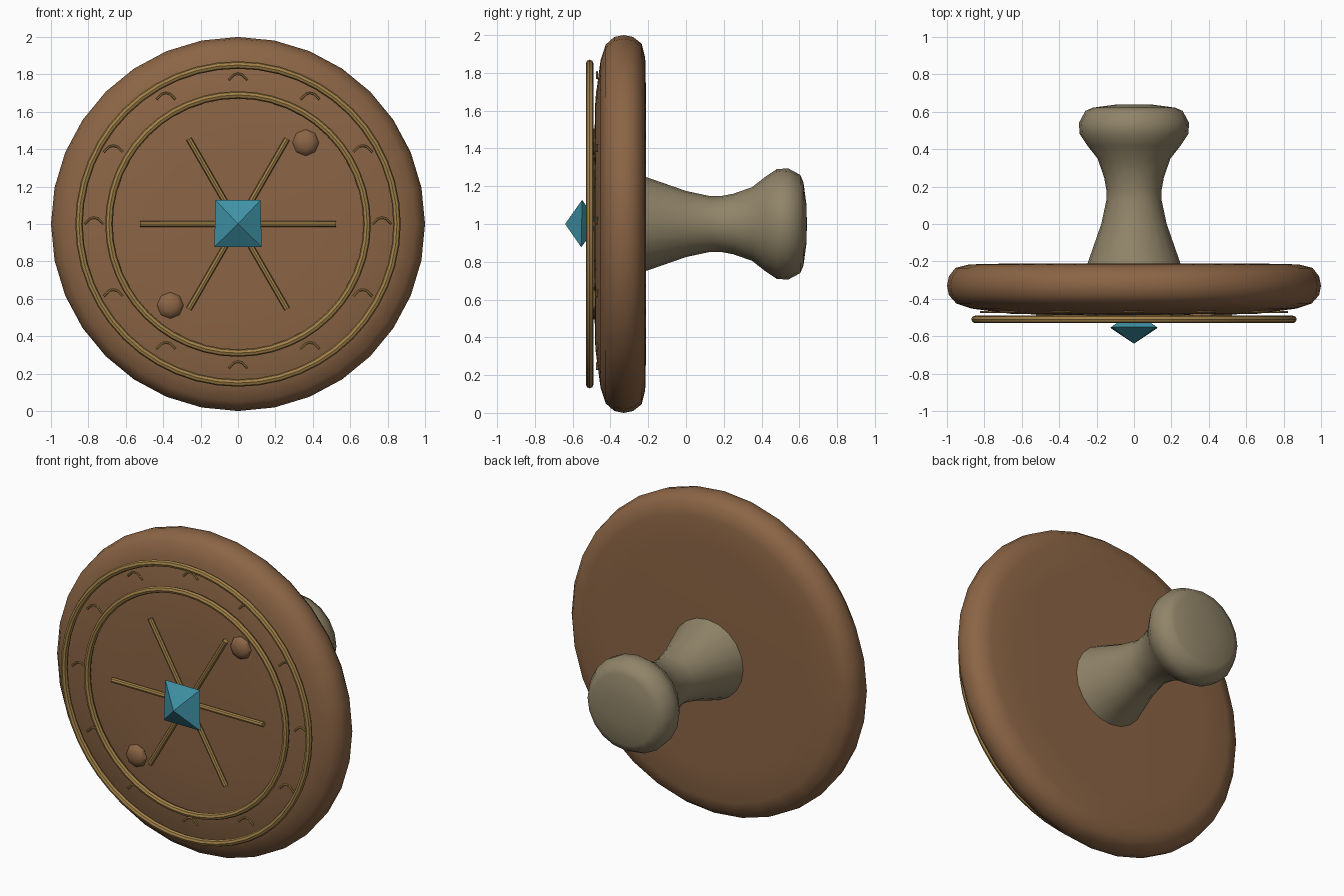
import bpy, bmesh, math
from mathutils import Matrix, Vector

if "Cube" in bpy.data.objects:
    bpy.data.objects.remove(bpy.data.objects["Cube"])

def mat(name, rgb):
    m = bpy.data.materials.new(name)
    m.diffuse_color = (*rgb, 1)
    m.use_nodes = True
    m.node_tree.nodes["Principled BSDF"].inputs["Base Color"].default_value = m.diffuse_color
    return m

WOOD = mat("brown wood", (0.26, 0.13, 0.06))
STONE = mat("grey beige", (0.28, 0.23, 0.14))
GOLD = mat("dull gold", (0.36, 0.22, 0.065))
GEM = mat("teal gem", (0.05, 0.29, 0.38))

def finish(name, bm, material, angle=None):
    bmesh.ops.recalc_face_normals(bm, faces=bm.faces)
    me = bpy.data.meshes.new(name)
    bm.to_mesh(me)
    bm.free()
    ob = bpy.data.objects.new(name, me)
    bpy.context.collection.objects.link(ob)
    me.materials.append(material)
    if angle:
        bpy.context.view_layer.objects.active = ob
        ob.select_set(True)
        bpy.ops.object.shade_smooth_by_angle(angle=math.radians(angle))
        ob.select_set(False)
    return ob

def lathe(name, profile, segs, material, angle):
    """Spin (radius, y) points around the y axis through z = 1."""
    bm = bmesh.new()
    rings = []
    for r, y in profile:
        n = 1 if r == 0 else segs
        rings.append([bm.verts.new((r * math.sin(2 * math.pi * i / segs), y,
                                    1 + r * math.cos(2 * math.pi * i / segs))) for i in range(n)])
    for a, b in zip(rings, rings[1:]):
        for i in range(segs):
            j = (i + 1) % segs
            quad = [a[i % len(a)], a[j % len(a)], b[j % len(b)], b[i % len(b)]]
            bm.faces.new(list(dict.fromkeys(quad)))
    return finish(name, bm, material, angle)

def tube(name, pts, radius, material, closed=False, sides=8):
    """Round tube along points lying in an xz plane."""
    bm = bmesh.new()
    pts = [Vector(p) for p in pts]
    n = len(pts)
    rings = []
    for i, p in enumerate(pts):
        prev = pts[i - 1] if closed or i else p
        nxt = pts[(i + 1) % n] if closed or i < n - 1 else p
        side = (nxt - prev).normalized().cross(Vector((0, 1, 0)))
        rings.append([bm.verts.new(p + radius * (side * math.cos(t) + Vector((0, math.sin(t), 0))))
                      for t in (2 * math.pi * k / sides for k in range(sides))])
    for i in range(n if closed else n - 1):
        a, b = rings[i], rings[(i + 1) % n]
        for k in range(sides):
            m = (k + 1) % sides
            bm.faces.new((a[k], a[m], b[m], b[k]))
    if not closed:
        bm.faces.new(rings[0])
        bm.faces.new(rings[-1])
    return finish(name, bm, material, 40)

# Round wooden body with a slightly domed front
lathe("disc_body", [(0, -0.487), (0.4, -0.486), (0.66, -0.48), (0.87, -0.452), (0.95, -0.425),
                    (0.99, -0.38), (1, -0.33), (0.99, -0.28), (0.955, -0.235),
                    (0.88, -0.216), (0.7, -0.212), (0, -0.212)], 32, WOOD, 40)

# Turned handle on the back
lathe("handle", [(0, -0.23), (0.255, -0.23), (0.175, 0.0), (0.147, 0.13), (0.147, 0.18), (0.16, 0.25),
                 (0.195, 0.35), (0.25, 0.42), (0.29, 0.48), (0.295, 0.54), (0.26, 0.605),
                 (0.22, 0.622), (0.1, 0.638), (0, 0.64)], 20, STONE, 50)

# Two rim rings
for name, R in (("outer_ring", 0.85), ("inner_ring", 0.69)):
    tube(name, [(R * math.cos(2 * math.pi * i / 48), -0.51, 1 + R * math.sin(2 * math.pi * i / 48))
                for i in range(48)], 0.02, GOLD, closed=True)

# Three crossing rods make the six rays
for i in range(3):
    a = math.pi * i / 3
    x, z = 0.525 * math.cos(a), 0.525 * math.sin(a)
    tube(f"ray_{i + 1}", [(-x, -0.497, 1 - z), (x, -0.497, 1 + z)], 0.016, GOLD)

# Twelve small upright arches between the rings
arch = [(-0.05, 0), (-0.022, 0.028), (0, 0.034), (0.022, 0.028), (0.05, 0)]
for i in range(12):
    a = math.pi * i / 6
    cx, cz = 0.77 * math.cos(a), 1 + 0.77 * math.sin(a)
    tube(f"arch_{i + 1}", [(cx + u, -0.471, cz + v) for u, v in arch], 0.006, GOLD, sides=6)

# Two flattened studs
for i, s in enumerate((1, -1)):
    bm = bmesh.new()
    bmesh.ops.create_uvsphere(bm, u_segments=8, v_segments=6, radius=0.071)
    bmesh.ops.transform(bm, verts=bm.verts, matrix=Matrix.Translation((0.362 * s, -0.488, 1 + 0.435 * s))
                        @ Matrix.Rotation(math.pi / 2, 4, 'X') @ Matrix.Diagonal((1, 1, 0.5, 1)))
    finish(f"stud_{i + 1}", bm, WOOD, 40)

# Four sided gem
bm = bmesh.new()
belt = [bm.verts.new(p) for p in ((-0.12, -0.55, 1.128), (0.12, -0.55, 1.128),
                                  (0.127, -0.555, 0.877), (-0.127, -0.555, 0.877))]
for y in (-0.64, -0.462):
    tip = bm.verts.new((0, y, 1))
    for i in range(4):
        bm.faces.new((belt[i], belt[(i + 1) % 4], tip))
finish("gem", bm, GEM)
